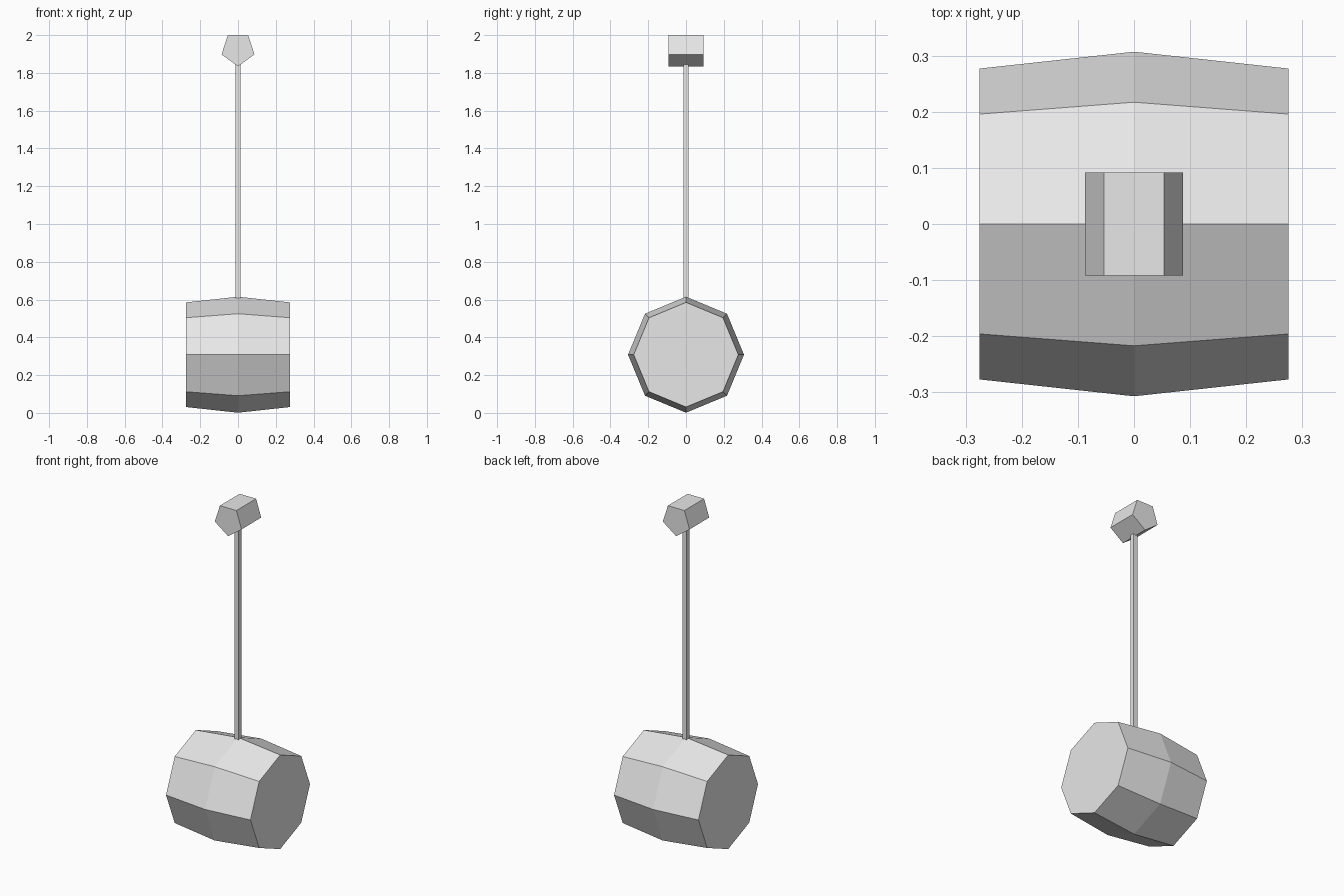
import bpy
import math

cube = bpy.data.objects.get("Cube")
if cube:
    bpy.data.objects.remove(cube, do_unlink=True)

# Single plain grey
grey = bpy.data.materials.new("light_grey")
grey.use_nodes = True
colour = (0.8, 0.8, 0.8, 1)
grey.diffuse_color = colour
grey.node_tree.nodes["Principled BSDF"].inputs["Base Color"].default_value = colour


def prism(name, axis, sides, sections, centre, start):
    """Loft regular polygons along an axis; sections are (offset, radius)."""
    verts, faces = [], []
    for offset, radius in sections:
        for i in range(sides):
            a = start + math.tau * i / sides
            p = [radius * math.cos(a), radius * math.sin(a)]
            p.insert("xyz".index(axis), offset)
            verts.append([c + v for c, v in zip(centre, p)])
    for s in range(len(sections) - 1):
        for i in range(sides):
            j = (i + 1) % sides
            a, b = s * sides, (s + 1) * sides
            faces.append((a + i, a + j, b + j, b + i))
    # End caps
    last = (len(sections) - 1) * sides
    faces.append(tuple(reversed(range(sides))))
    faces.append(tuple(range(last, last + sides)))
    if axis == "y":
        faces = [f[::-1] for f in faces]
    mesh = bpy.data.meshes.new(name)
    mesh.from_pydata(verts, [], faces)
    mesh.materials.append(grey)
    obj = bpy.data.objects.new(name, mesh)
    bpy.context.collection.objects.link(obj)
    return obj


# Eight-sided barrel head, widest in the middle
prism("barrel_head", "x", 8, [(-0.275, 0.277), (0, 0.307), (0.275, 0.277)],
      (0, 0, 0.308), 0)

# Slim square handle
prism("handle", "z", 4, [(0.59, 0.0185), (1.85, 0.0185)], (0, 0, 0), math.pi / 4)

# Five-sided end knob, point down
prism("end_knob", "y", 5, [(-0.0915, 0.0915), (0.0915, 0.0915)],
      (0, 0, 1.926), -math.pi / 2)
